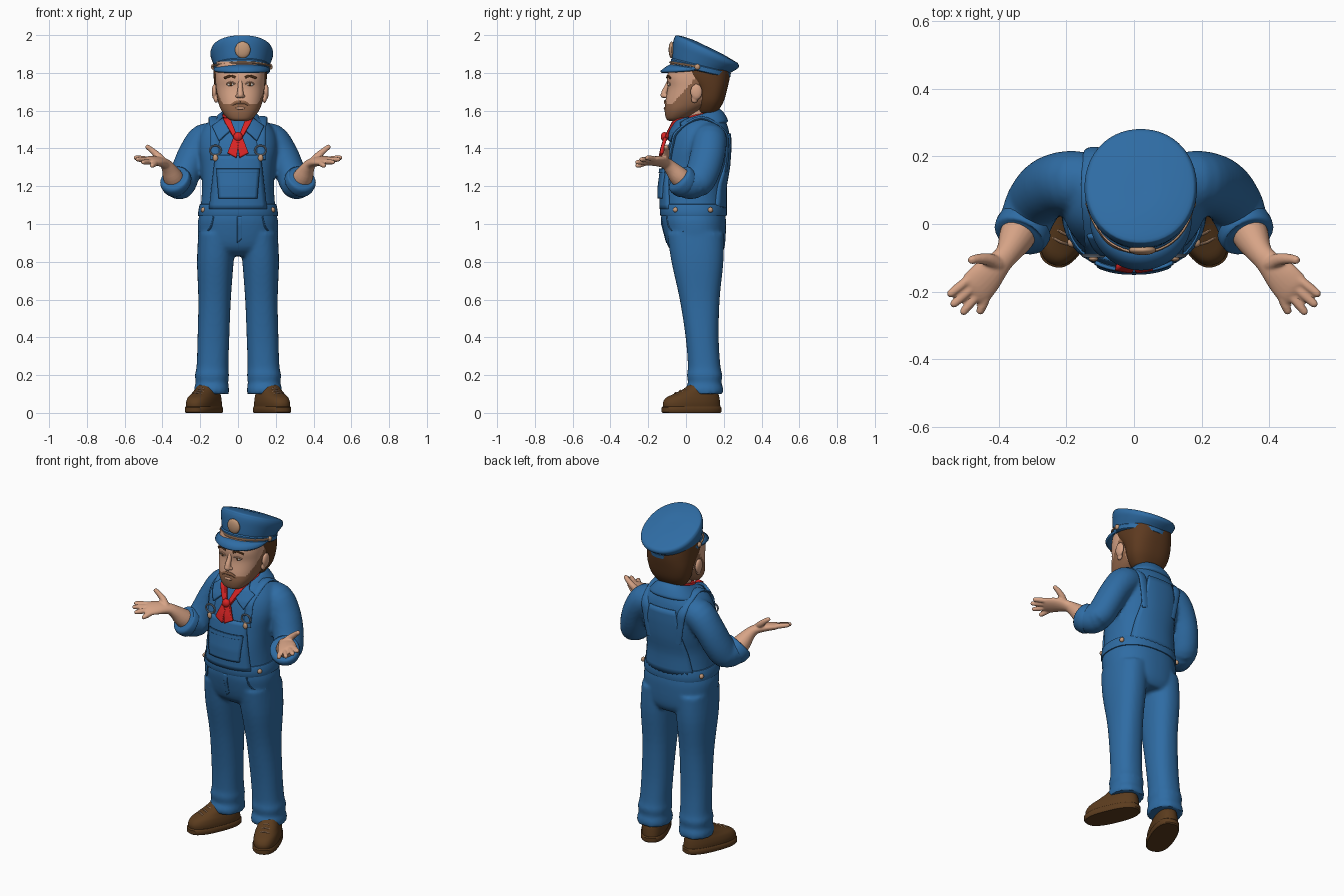
import bpy, bmesh, math
from mathutils import Vector as V, Matrix

def material(name, *c):
    m = bpy.data.materials.new(name)
    m.diffuse_color = (*c, 1)
    return m

BLUE = material("work blue", .028, .15, .37)
SKIN = material("skin", .68, .37, .24)
HAIR = material("hair brown", .11, .042, .014)
BEARD = material("beard brown", .29, .135, .07)
SHOE = material("leather brown", .105, .045, .013)
RED = material("scarf red", .70, .018, .018)
TAN = material("tan trim", .55, .32, .19)
WHITE = material("eye white", .75, .68, .60)
METAL = material("buckle metal", .22, .27, .34)

def make(name, verts, faces, mat):
    me = bpy.data.meshes.new(name)
    me.from_pydata([tuple(v) for v in verts], [], faces)
    bm = bmesh.new()
    bm.from_mesh(me)
    bmesh.ops.recalc_face_normals(bm, faces=bm.faces)
    bm.to_mesh(me)
    bm.free()
    me.materials.append(mat)
    o = bpy.data.objects.new(name, me)
    bpy.context.collection.objects.link(o)
    return o

def refine(rows, k):
    out, n = [], len(rows)
    for i in range(n - 1):
        p = [rows[max(i - 1, 0)], rows[i], rows[i + 1], rows[min(i + 2, n - 1)]]
        for j in range(k):
            t = j / k
            out.append([b + .5 * t * (c - a + t * (2*a - 5*b + 4*c - d + t * (3*(b - c) + d - a)))
                        for a, b, c, d in zip(*p)])
    return out + [list(rows[-1])]

def skin_rings(name, rings, mat):
    n = len(rings[0])
    f = [(i*n + j, i*n + (j+1) % n, (i+1)*n + (j+1) % n, (i+1)*n + j)
         for i in range(len(rings) - 1) for j in range(n)]
    f += [tuple(range(n)), tuple(range((len(rings)-1)*n, len(rings)*n))]
    return make(name, [v for r in rings for v in r], f, mat)

def spow(a, p):
    return math.copysign(abs(a) ** (2 / p), a)

def H(z, yf, yb, rx, cx=0):
    return (yf, z, yb, z, rx, cx)

def loft(name, rows, mat, p=2.3, n=48, k=4):
    """rows: front y,z / back y,z / half width / centre x"""
    rings = []
    for yf, zf, yb, zb, rx, cx in refine(rows, k):
        c, v = V((cx, (yf+yb)/2, (zf+zb)/2)), V((0, (yf-yb)/2, (zf-zb)/2))
        rings.append([c + V((rx*spow(math.cos(a), p), 0, 0)) + v*spow(math.sin(a), p)
                      for a in (2*math.pi*(j+.5)/n for j in range(n))])
    return skin_rings(name, rings, mat)

def tube(name, rows, mat, side=(1, 0, 0), n=16, k=4):
    """rows: x,y,z, radius along side, other radius"""
    r, rings = refine(rows, k), []
    for i, q in enumerate(r):
        t = (V(r[min(i+1, len(r)-1)][:3]) - V(r[max(i-1, 0)][:3])).normalized()
        a = (V(side) - t * V(side).dot(t)).normalized()
        b = t.cross(a)
        rings.append([V(q[:3]) + a*q[3]*math.cos(w) + b*q[4]*math.sin(w)
                      for w in (2*math.pi*j/n for j in range(n))])
    return skin_rings(name, rings, mat)

def ball(name, loc, scale, mat):
    bm = bmesh.new()
    bmesh.ops.create_uvsphere(bm, u_segments=20, v_segments=12, radius=1,
                              matrix=Matrix.LocRotScale(V(loc), None, V(scale)))
    o = make(name, [], [], mat)
    bm.to_mesh(o.data)
    bm.free()
    return o

def fuse(name, objs, voxel, smooth):
    bm, mat = bmesh.new(), objs[0].data.materials[0]
    for o in objs:
        bm.from_mesh(o.data)
        bpy.data.objects.remove(o)
    o = make(name, [], [], mat)
    bm.to_mesh(o.data)
    bm.free()
    m = o.modifiers.new("remesh", 'REMESH')
    m.mode, m.voxel_size = 'VOXEL', voxel
    m = o.modifiers.new("smooth", 'SMOOTH')
    m.factor, m.iterations = .5, smooth
    me = bpy.data.meshes.new_from_object(o.evaluated_get(bpy.context.evaluated_depsgraph_get()))
    o.modifiers.clear()
    o.data = me
    if not me.materials:
        me.materials.append(mat)
    return o

# Torso, legs and sleeves fused into one garment
BODY = [H(.83, -.04, .18, .14), H(.88, -.095, .205, .2), H(1.0, -.127, .212, .213), H(1.07, -.13, .207, .2),
        H(1.2, -.13, .207, .19), H(1.3, -.117, .225, .197), H(1.4, -.097, .232, .212), H(1.48, -.072, .23, .2),
        H(1.54, -.042, .212, .155), (-.01, 1.56, .18, 1.6, .085, 0)]
parts = [loft("torso", BODY, BLUE)]
for s in (1, -1):
    parts.append(loft("leg", [H(.1, .0, .197, .092, .14*s), H(.13, -.002, .197, .092, .14*s),
        H(.16, .01, .188, .086, .138*s), H(.2, .005, .192, .09, .138*s), H(.25, .01, .182, .084, .135*s),
        H(.4, -.002, .173, .084, .13*s), H(.6, -.033, .178, .086, .124*s),
        H(.8, -.077, .198, .097, .12*s), H(.95, -.1, .2, .1, .11*s)], BLUE, n=40))
    parts.append(tube("sleeve", [(.1*s, .12, 1.45, .08, .07), (.175*s, .125, 1.445, .092, .088),
        (.235*s, .115, 1.37, .092, .082), (.275*s, .09, 1.28, .09, .08), (.3*s, .055, 1.215, .085, .078),
        (.32*s, .005, 1.213, .078, .078), (.332*s, -.028, 1.232, .074, .076)], BLUE, (0, 1, .3), 24))
fuse("overalls_and_shirt", parts, .01, 5)

def surf_y(x, z, back=False, p=2.3):
    i = max(j for j in range(len(BODY) - 1) if j == 0 or BODY[j][1] <= z)
    a, b = BODY[i], BODY[i+1]
    t = min(1, max(0, (z - a[1]) / (b[1] - a[1])))
    yf, yb, rx = (a[q] + (b[q] - a[q])*t for q in (0, 2, 4))
    d = (yb - yf)/2 * (1 - min(.97, abs(x)/rx)**p) ** (1/p)
    return (yf + yb)/2 + (d if back else -d)

def patch(name, quad, lift, thick, mat, back=False, n=12):
    """plate laid on the torso; quad = four (x, z) corners"""
    a, b, c, d = map(V, quad)
    vs = []
    for i in range(n+1):
        for j in range(n+1):
            q = a.lerp(b, j/n).lerp(d.lerp(c, j/n), i/n)
            vs.append((q.x, surf_y(q.x, q.y, back) + (lift if back else -lift), q.y))
    w = n + 1
    o = make(name, vs, [(i*w+j, i*w+j+1, i*w+w+j+1, i*w+w+j) for i in range(n) for j in range(n)], mat)
    m = o.modifiers.new("thickness", 'SOLIDIFY')
    m.thickness, m.offset = thick, 0
    return o

# Bib, pocket, back panel and waistband
patch("bib", [(-.15, 1.08), (.15, 1.08), (.118, 1.365), (-.118, 1.365)], .004, .014, BLUE)
patch("bib_pocket", [(-.1, 1.135), (.1, 1.135), (.113, 1.29), (-.113, 1.29)], .013, .014, BLUE)
patch("pocket_hem", [(-.114, 1.27), (.114, 1.27), (.114, 1.292), (-.114, 1.292)], .019, .01, BLUE)
patch("back_panel", [(-.16, 1.08), (.16, 1.08), (.085, 1.48), (-.085, 1.48)], .003, .012, BLUE, True)
loft("waistband", [H(1.043, -.132, .213, .208), H(1.05, -.138, .217, .213), H(1.098, -.138, .215, .205),
                   H(1.105, -.132, .211, .2)], BLUE, k=2)
patch("fly", [(-.004, .9), (.018, .92), (.018, 1.04), (-.004, 1.04)], .0, .01, BLUE)

for s in (1, -1):
    # Shoulder straps, buckles, buttons, hip pocket seam
    st = [(.12*s, surf_y(.12, z) - .002, z, .026, .01) for z in (1.34, 1.42, 1.49)]
    st += [(.13*s, .08, 1.562, .026, .01)]
    st += [(x*s, surf_y(x, z, True) + .002, z, .026, .01) for x, z in ((.125, 1.49), (.11, 1.4), (.09, 1.28))]
    tube("strap", st, BLUE)
    y = surf_y(.12, 1.39) - .016
    tube("buckle", [((.12 + .03*math.cos(a))*s, y, 1.39 + .026*math.sin(a), .005, .005)
                    for a in (math.pi*j/4 for j in range(9))], METAL, (0, 1, 0), 8, 2)
    ball("bib_button", (.12*s, surf_y(.12, 1.35) - .018, 1.35), (.014, .009, .018), TAN)
    ball("waist_button_front", (.183*s, -.055, 1.075), (.014, .014, .014), TAN)
    ball("waist_button_back", (.196*s, .13, 1.075), (.012, .014, .014), TAN)
    tube("pocket_seam", [(x*s, surf_y(x, z) - .001, z, .005, .005)
                         for x, z in ((.13, 1.04), (.145, .98), (.18, .955), (.2, .96))], BLUE, (0, 1, .2), 8)
    # Shirt collar flaps and scarf tails
    patch("collar_flap", [(.035*s, 1.5), (.1*s, 1.44), (.135*s, 1.515), (.075*s, 1.56)], .016, .016, BLUE)
    patch("scarf_tail", [(-.01*s, 1.465), (.022*s, 1.46), (.055*s, 1.375), (.008*s, 1.35)], .03, .018, RED)
    patch("scarf_side", [(0, 1.45), (.022*s, 1.455), (.08*s, 1.555), (.04*s, 1.555)], .022, .022, RED)
    # Rolled cuff, forearm
    tube("rolled_cuff", [(.318*s, .0, 1.213, .074, .076), (.323*s, -.008, 1.218, .083, .084),
        (.337*s, -.034, 1.238, .08, .081), (.34*s, -.04, 1.243, .062, .064)], BLUE, (0, 1, .3), 24)
    # Hand fused from forearm, palm, fingers and thumb
    ax = (.6*s, .78, .25)
    hand = [tube("forearm", [(.318*s, .02, 1.2, .055, .055), (.345*s, -.035, 1.25, .054, .052),
                (.368*s, -.078, 1.297, .04, .036), (.39*s, -.107, 1.322, .036, .027),
                (.43*s, -.148, 1.333, .05, .024), (.465*s, -.188, 1.334, .054, .02),
                (.482*s, -.203, 1.334, .045, .012)], SKIN, ax, 20),
            tube("thumb", [(.4*s, -.12, 1.335, .022, .022), (.428*s, -.105, 1.365, .019, .019),
                (.46*s, -.103, 1.393, .015, .015), (.482*s, -.107, 1.41, .012, .012),
                (.488*s, -.108, 1.414, .005, .005)], SKIN, (0, 1, 0), 12)]
    for bx, by, bz, tx, ty, tz in ((.488, -.164, 1.345, .55, -.212, 1.352), (.474, -.184, 1.338, .54, -.243, 1.343),
                                   (.456, -.2, 1.33, .51, -.267, 1.327), (.436, -.214, 1.322, .458, -.266, 1.306)):
        b, t = V((bx*s, by, bz)), V((tx*s, ty, tz))
        hand.append(tube("finger", [(*b.lerp(t, f), r, r) for f, r in
                         ((-.3, .013), (.3, .0145), (.65, .0135), (.92, .011), (1, .004))], SKIN, ax, 12))
    fuse("arm_and_hand", hand, .005, 3)
    # Shoes: sole, upper, laces
    def place(o):
        o.location, o.rotation_euler = (.18*s, .03, 0), (0, 0, math.radians(23)*s)
    place(loft("sole", [H(0, -.16, .16, .07), H(.006, -.167, .166, .074), H(.028, -.167, .166, .074),
                        H(.034, -.16, .16, .07)], SHOE, 2.5, k=1))
    place(loft("shoe", [H(.03, -.16, .16, .069), H(.055, -.16, .158, .07), H(.08, -.142, .155, .066),
                        H(.1, -.1, .15, .06), H(.125, -.045, .148, .055), H(.15, -.01, .14, .05)], SHOE, 2.4))
    for j in range(3):
        y, z = -.085 + .027*j, .108 + .011*j
        place(tube("lace", [(-.035, y, z - .014, .004, .004), (0, y - .006, z, .004, .004),
                            (.035, y, z - .014, .004, .004)], TAN, (0, 1, 0), 8))

# Collar band, scarf, neck
loft("collar", [(-.045, 1.5, .215, 1.535, .15, 0), (-.055, 1.515, .222, 1.55, .148, 0),
                (-.035, 1.54, .2, 1.59, .115, 0), (-.005, 1.555, .175, 1.61, .09, 0),
                (0, 1.55, .165, 1.6, .08, 0)], BLUE)
loft("scarf_band", [(-.04, 1.515, .16, 1.57, .09, 0), (-.035, 1.545, .16, 1.595, .084, 0),
                    (-.022, 1.56, .15, 1.605, .077, 0)], RED)
ball("scarf_knot", (0, surf_y(0, 1.46) - .035, 1.462), (.025, .02, .025), RED)
loft("neck", [H(1.5, -.005, .15, .075), H(1.57, -.01, .15, .072, .005), H(1.66, -.02, .15, .075, .01)], SKIN, 2)

# Head, with beard coloured by height along the jaw
C = .012
head = loft("head", [H(1.545, -.088, -.04, .03, C), H(1.558, -.105, .0, .064, C), H(1.6, -.113, .08, .099, C),
    H(1.65, -.109, .15, .118, C), H(1.72, -.097, .17, .128, C), H(1.78, -.1, .185, .132, C),
    H(1.86, -.08, .185, .13, C)], SKIN, 2.3, 96, 8)
head.data.materials.append(BEARD)
for f in head.data.polygons:
    x, y, z = f.center
    if y < .08 and z < 1.633 + max(0, y + .075)*1.1:
        f.material_index = 1
loft("hair", [H(1.585, .07, .155, .07, C), H(1.6, .06, .17, .09, C), H(1.65, .05, .2, .12, C),
    H(1.72, .035, .22, .135, C), H(1.79, -.03, .234, .142, C), H(1.85, -.04, .235, .142, C)], HAIR, 2.5)

# Face features
fuse("nose", [tube("bridge", [(C, -.085, 1.765, .012, .012), (C, -.1, 1.73, .013, .013), (C, -.115, 1.695, .017, .016),
     (C, -.117, 1.672, .02, .015)], SKIN), ball("tip", (C, -.119, 1.682), (.017, .017, .015), SKIN),
     ball("wing", (C - .014, -.108, 1.677), (.012, .012, .01), SKIN),
     ball("wing", (C + .014, -.108, 1.677), (.012, .012, .01), SKIN)], .004, 3)
ball("lower_lip", (C, -.112, 1.613), (.026, .006, .007), SKIN)
for s in (1, -1):
    ball("eye", (C + .05*s, -.086, 1.74), (.021, .011, .011), WHITE)
    ball("pupil", (C + .05*s, -.094, 1.74), (.008, .005, .009), HAIR)
    tube("eyelid", [(C + x*s, y, z, .004, .004) for x, y, z in ((.027, -.094, 1.742), (.05, -.098, 1.752),
         (.074, -.085, 1.74))], SKIN, (0, 1, 0), 8)
    tube("eyebrow", [(C + x*s, y, z, .005, .006) for x, y, z in ((.025, -.1, 1.775), (.05, -.097, 1.784),
         (.085, -.083, 1.772))], HAIR, (0, 1, 0), 8)
    tube("moustache", [(C, -.112, 1.646, .006, .01), (C + .025*s, -.11, 1.643, .006, .009),
         (C + .052*s, -.097, 1.622, .005, .006)], BEARD, (0, 1, 0), 10)
    fuse("ear", [ball("shell", (C + .137*s, .055, 1.7), (.014, .032, .042), SKIN),
         ball("lobe", (C + .128*s, .045, 1.662), (.012, .019, .022), SKIN)], .005, 2)

# Cap: crown, band, visor, cord and badge
K = .02
loft("cap_crown", [(-.07, 1.855, .22, 1.785, .142, K), (-.074, 1.88, .235, 1.80, .147, K),
    (-.072, 1.925, .262, 1.815, .158, K), (-.068, 1.965, .279, 1.83, .166, K), (-.06, 1.99, .277, 1.848, .162, K),
    (-.045, 1.999, .255, 1.864, .145, K), (.03, 1.978, .18, 1.907, .07, K), (.1, 1.945, .11, 1.941, .005, K)], BLUE, 2.1)
loft("cap_band", [(-.074, 1.842, .226, 1.772, .145, K), (-.08, 1.846, .234, 1.776, .15, K),
    (-.08, 1.872, .238, 1.798, .151, K), (-.074, 1.878, .234, 1.803, .146, K)], BLUE, 2.1, k=1)
vs, M = [], 32
for i in range(M + 1):
    t = -1 + 2*i/M
    a = math.radians(84)*t
    dx, dy, w = math.sin(a), math.cos(a), math.cos(t*math.pi/2)
    for f in (0, .5, 1):
        r = .065*w*f
        vs.append((K + dx*(.143 + r), .078 - dy*(.15 + r), 1.822 + .03*dy - f*w*.038 + .012*w*(f - f*f) - .004*f))
visor = make("cap_visor", vs, [(3*i+j, 3*i+j+1, 3*i+j+4, 3*i+j+3) for i in range(M) for j in (0, 1)], BLUE)
visor.modifiers.new("thickness", 'SOLIDIFY').thickness = .014
tube("cap_cord", [(K + .153*math.sin(a), .078 - .16*math.cos(a), 1.83 + .026*math.cos(a), .006, .007)
     for a in (math.radians(d) for d in range(-84, 85, 12))], TAN, (0, 0, 1), 8, 2)
for s in (1, -1):
    ball("cap_button", (K + .152*s, .06, 1.832), (.011, .015, .015), TAN)
ball("cap_badge", (K + .005, -.077, 1.922), (.041, .015, .044), TAN)

# Smooth shading with sharp plate edges
bpy.ops.object.select_all(action='DESELECT')
for o in bpy.data.objects:
    o.select_set(True)
    bpy.context.view_layer.objects.active = o
bpy.ops.object.shade_smooth_by_angle(angle=math.radians(42))
